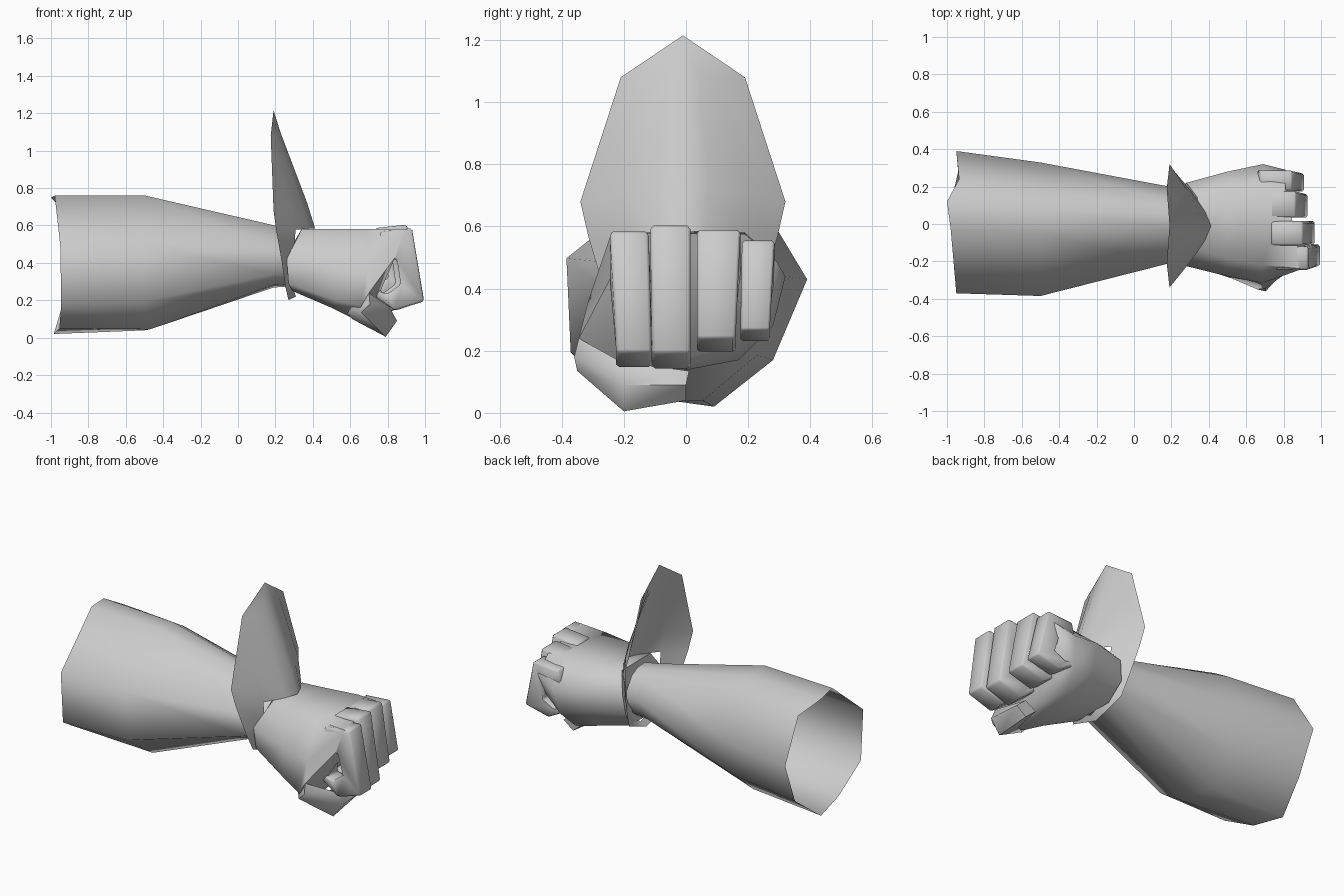
import bpy, bmesh, math

if "Cube" in bpy.data.objects:
    bpy.data.objects.remove(bpy.data.objects["Cube"])

grey = bpy.data.materials.new("plain_grey")
grey.diffuse_color = (0.6, 0.6, 0.6, 1)
grey.use_nodes = True
grey.node_tree.nodes["Principled BSDF"].inputs["Base Color"].default_value = grey.diffuse_color


def finish(name, bm, angle=45, bevel=0):
    bmesh.ops.recalc_face_normals(bm, faces=bm.faces)
    mesh = bpy.data.meshes.new(name)
    bm.to_mesh(mesh)
    bm.free()
    mesh.materials.append(grey)
    ob = bpy.data.objects.new(name, mesh)
    bpy.context.collection.objects.link(ob)
    bpy.ops.object.select_all(action='DESELECT')
    bpy.context.view_layer.objects.active = ob
    ob.select_set(True)
    if bevel:
        mod = ob.modifiers.new("soft_edges", 'BEVEL')
        mod.width, mod.segments = bevel, 1
        bpy.ops.object.modifier_apply(modifier=mod.name)
    bpy.ops.object.shade_smooth_by_angle(angle=math.radians(angle))
    return ob


def loft(name, rings, cap_start=True, cap_end=True, angle=45, bevel=0):
    """Skin closed rings of equal point count."""
    bm = bmesh.new()
    loops = [[bm.verts.new(p) for p in r] for r in rings]
    n = len(loops[0])
    for a, b in zip(loops, loops[1:]):
        for i in range(n):
            j = (i + 1) % n
            bm.faces.new((a[i], a[j], b[j], b[i]))
    if cap_start:
        bm.faces.new(loops[0])
    if cap_end:
        bm.faces.new(loops[-1])
    return finish(name, bm, angle, bevel)


# Forearm: open sleeve with an uneven rim, tapering to the wrist
section = [(-.39, .49), (-.375, .18), (-.13, .05), (.09, .02), (.28, .17),
           (.39, .43), (.24, .68), (.12, .75), (-.03, .76)]
rim_x = [-.95, -.945, -.955, -.985, -.94, -.95, -.935, -1.0, -.98]


def sleeve(x, shift, sy, sz, cz):
    return [(x, shift + y * sy, cz + (z - .39) * sz) for y, z in section]


rim = [(x, y * (.95 if y < 0 else 1), z) for x, (y, z) in zip(rim_x, section)]
middle = sleeve(-.5, -.028, .915, .975, .40)
middle[2] = (-.47, -.16, .045)
loft("forearm", [rim, middle, sleeve(.19, -.005, .525, .45, .435),
                 sleeve(.29, 0, .48, .42, .43)], cap_start=False, angle=70)

# Palm: wrist to knuckles, with the finger end sloping back underneath
palm = [
    [(.34, -.14, .58), (.34, .14, .58), (.28, .22, .48), (.265, .21, .36),
     (.29, .13, .25), (.29, -.13, .25), (.27, -.21, .29), (.26, -.22, .42)],
    [(.5, -.185, .58), (.5, .16, .58), (.5, .28, .48), (.5, .26, .33),
     (.5, .15, .20), (.5, -.17, .16), (.52, -.29, .20), (.5, -.28, .38)],
    [(.69, -.22, .58), (.69, .19, .58), (.69, .32, .44), (.66, .28, .28),
     (.63, .17, .17), (.62, -.20, .10), (.66, -.35, .17), (.69, -.315, .36)],
    [(.90, -.24, .58), (.81, .19, .575), (.81, .29, .49), (.76, .275, .37),
     (.71, .17, .22), (.71, -.18, .13), (.70, -.345, .24), (.84, -.245, .43)],
]
loft("palm", palm, angle=70)

# Four curled fingers: pairs of outer and inner points along the curl
curl = [((.76, .572), (.74, .46)), ((.93, .59), (.85, .42)),
        ((.995, .20), (.87, .29)), ((.84, .15), (.80, .24)),
        ((.70, .25), (.76, .25)), ((.72, .32), (.77, .31))]
# name, lower edges, upper edges, x offset, bottom, top
fingers = [("index_finger", -.225, -.11, -.245, -.12, 0, .145, .585),
           ("middle_finger", -.11, .015, -.115, .015, -.027, .14, .605),
           ("ring_finger", .035, .16, .035, .175, -.065, .195, .59),
           ("little_finger", .175, .27, .18, .285, -.085, .23, .555)]
for name, y0, y1, y2, y3, dx, low, high in fingers:
    rings = []
    for k, (outer, inner) in enumerate(curl):
        (xo, zo), (xi, zi) = [(x + dx, low + (z - .15) / .44 * (high - low))
                              for x, z in (outer, inner)]
        a, b = (y2, y3) if k < 2 else (y0, y1)
        rings.append([(xo, a, zo), (xo, b, zo), (xi, b, zi), (xi, a, zi)])
    loft(name, rings, angle=60, bevel=.012)

# Thumb: grows from the side of the palm and folds across below the fingers
loft("thumb", [
    [(.56, -.20, .16), (.60, -.28, .17), (.64, -.28, .22), (.63, -.24, .26)],
    [(.61, -.22, .10), (.66, -.35, .135), (.705, -.36, .18), (.70, -.345, .24)],
    [(.67, -.18, .09), (.79, -.20, .005), (.85, -.20, .09), (.81, -.21, .165)],
    [(.70, .0, .10), (.77, .0, .04), (.835, .0, .09), (.78, .01, .135)],
], angle=70)

# Wrist guard: tall curved leaf whose sides wrap the wrist and meet below
bm = bmesh.new()
rows = [  # height at edge, half width, edge x, middle x, middle height
    (1.08, .20, .175, .23, 1.09), (.68, .33, .19, .37, .72),
    (.57, .305, .205, .412, .585), (.40, .255, .235, .36, .50),
    (.28, .205, .252, .31, .32)]
grid = []
for z, w, xe, xm, zm in rows:
    line = []
    for t in (-1, -.6, -.25, 0, .25, .6, 1):
        k = abs(t) ** 1.35
        line.append(bm.verts.new((xm + (xe - xm) * k, t * w - .01, zm + (z - zm) * k)))
    grid.append(line)
tip = bm.verts.new((.19, -.01, 1.215))
for a, b in zip(grid[0], grid[0][1:]):
    bm.faces.new((tip, a, b))
for r, (up, down) in enumerate(zip(grid, grid[1:])):
    for i in range(6) if r < 2 else (0, 5):   # open where the hand passes
        bm.faces.new((up[i], up[i + 1], down[i + 1], down[i]))
under = [bm.verts.new((.27, 0, .20)), bm.verts.new((.31, 0, .22))]
for i, j in ((0, 1), (6, 5)):
    bm.faces.new((grid[-1][i], grid[-1][j], under[1], under[0]))
for v in [v for v in bm.verts if not v.link_faces]:
    bm.verts.remove(v)
finish("wrist_guard", bm, 70)
